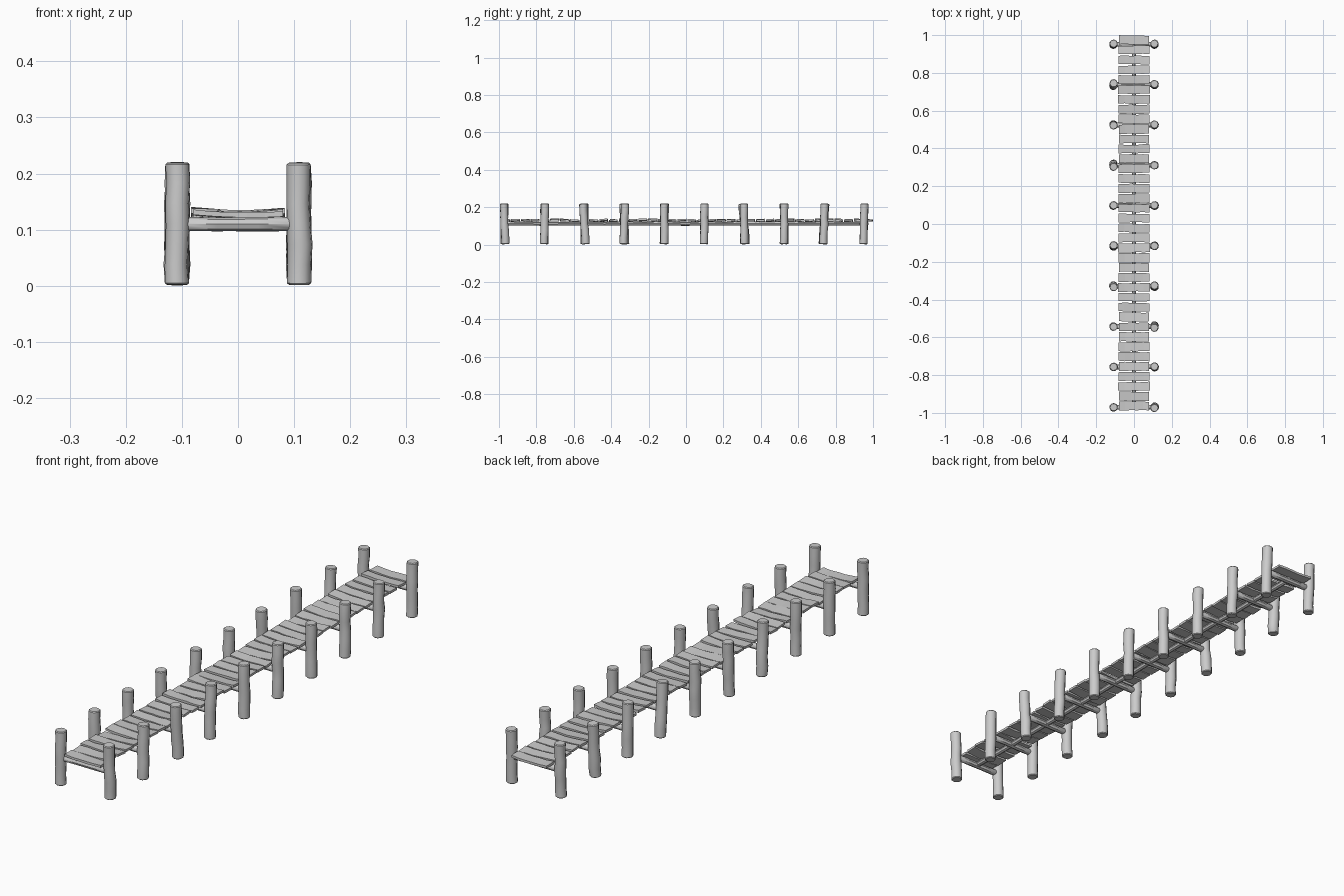
import bpy, bmesh, math, random
from mathutils import Vector

if "Cube" in bpy.data.objects:
    bpy.data.objects.remove(bpy.data.objects["Cube"])

random.seed(7)
r = random.uniform


def make_object(name, bm, angle=None):
    bmesh.ops.recalc_face_normals(bm, faces=bm.faces)
    mesh = bpy.data.meshes.new(name)
    bm.to_mesh(mesh)
    bm.free()
    obj = bpy.data.objects.new(name, mesh)
    bpy.context.collection.objects.link(obj)
    if angle:
        bpy.ops.object.select_all(action='DESELECT')
        obj.select_set(True)
        bpy.context.view_layer.objects.active = obj
        bpy.ops.object.shade_smooth_by_angle(angle=math.radians(angle))
    return obj


def log(name, start, end, radius, rings, sides, wobble, bevel=0.003):
    """Round, slightly crooked timber with softened ends."""
    start, end = Vector(start), Vector(end)
    axis = (end - start).normalized()
    u = axis.orthogonal().normalized()
    v = axis.cross(u)
    length = (end - start).length
    b = bevel / length
    stops = [(0, 0.86), (b, 1)] + [(i / rings, 1) for i in range(1, rings)] + [(1 - b, 1), (1, 0.86)]
    bm = bmesh.new()
    loops = []
    for t, scale in stops:
        inner = b < t < 1 - b
        off = (u * r(-1, 1) + v * r(-1, 1)) * wobble if inner else Vector()
        rad = radius * scale * (r(0.95, 1.04) if inner else 1)
        centre = start.lerp(end, t) + off
        loops.append([bm.verts.new(centre + rad * (u * math.cos(a) + v * math.sin(a)))
                      for a in (math.tau * k / sides for k in range(sides))])
    for lo, hi in zip(loops, loops[1:]):
        for k in range(sides):
            n = (k + 1) % sides
            bm.faces.new((lo[k], lo[n], hi[n], hi[k]))
    bm.faces.new(loops[0][::-1])
    bm.faces.new(loops[-1])
    return make_object(name, bm, 40)


def plank(name, y, depth, z, thick):
    """Worn board: ragged long edges, a little sag and twist."""
    bm = bmesh.new()
    loops = []
    half = 0.082 + r(-0.002, 0.002)
    twist, tilt, yaw = r(-0.04, 0.04), r(-0.04, 0.04), r(-0.015, 0.015)
    for i in range(6):
        s = -1 + 2 * i / 5
        x = s * half
        sag = 0.003 * s * s
        front = y - depth / 2 + yaw * x + r(-0.002, 0.002)
        back = y + depth / 2 + yaw * x + r(-0.002, 0.002)
        ring = []
        for yy, top in ((front, 0), (back, 0), (back, 1), (front, 1)):
            zz = z + sag + tilt * x + twist * (yy - y) * 2 + top * (thick + r(-0.001, 0.001))
            ring.append(bm.verts.new((x, yy, zz)))
        loops.append(ring)
    for lo, hi in zip(loops, loops[1:]):
        for k in range(4):
            n = (k + 1) % 4
            bm.faces.new((lo[k], lo[n], hi[n], hi[k]))
    bm.faces.new(loops[0][::-1])
    bm.faces.new(loops[-1])
    return make_object(name, bm)


# Post pairs with their cross beams
for i in range(10):
    y = -0.97 + i * 0.2135
    for side, label in ((-1, "left"), (1, "right")):
        lean = r(-0.004, 0.009) * (-1 if i > 6 else 1)
        log(f"{label}_post_{i + 1}", (side * 0.109, y + lean, 0.002),
            (side * 0.108, y - lean, 0.219), 0.0218, 6, 10, 0.0016)
    log(f"cross_beam_{i + 1}", (-0.108, y, 0.110), (0.108, y, 0.110), 0.0125, 3, 8, 0.0006)

# Central stringer under the deck
log("centre_stringer", (0, -0.97, 0.112), (0, 0.96, 0.112), 0.0105, 18, 8, 0.001)

# Deck boards
count = 38
pitch = 1.99 / count
for i in range(count):
    plank(f"deck_plank_{i + 1}", -0.99 + pitch * (i + 0.5), pitch * r(0.83, 0.93),
          0.121 + r(0, 0.003), 0.0095)
